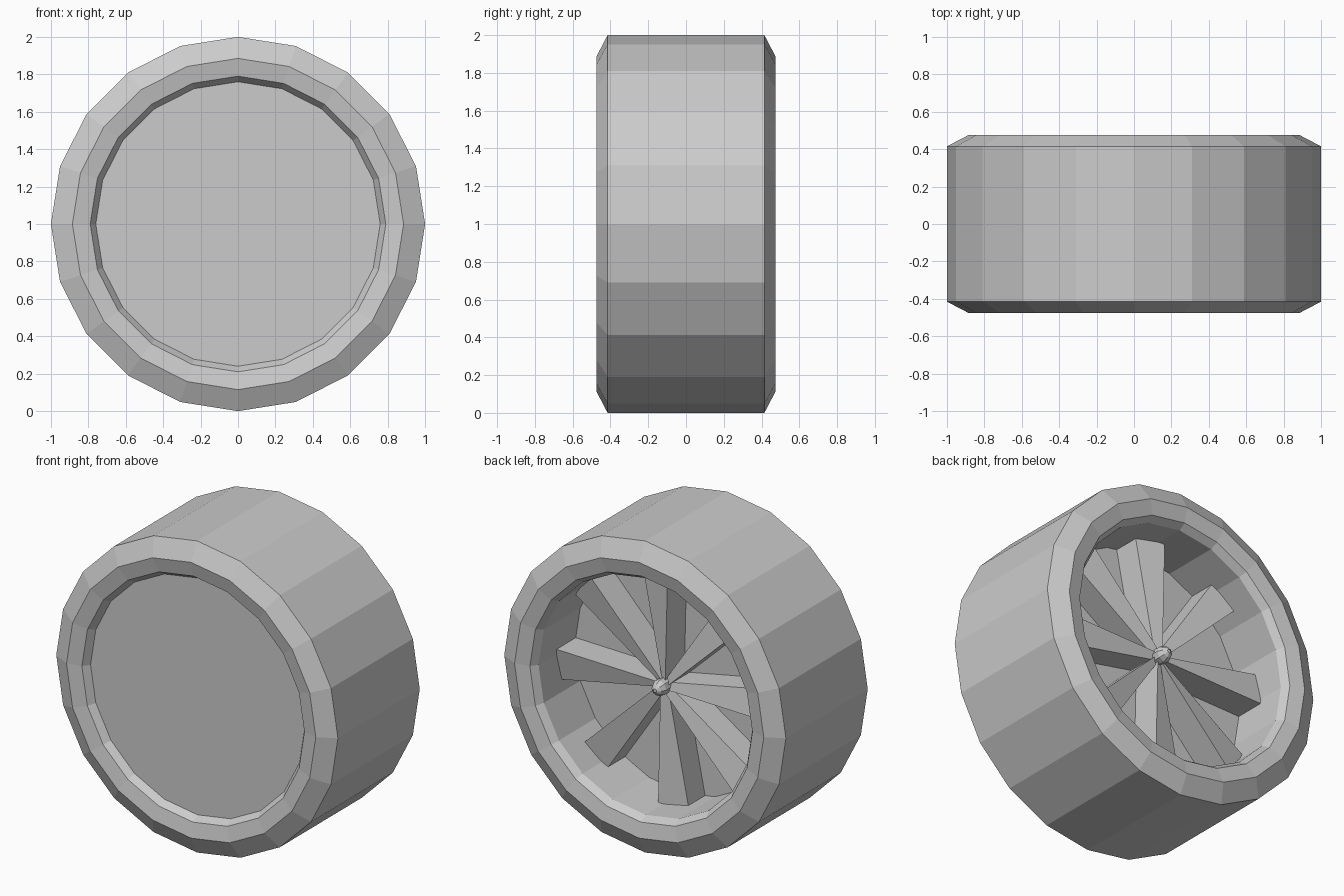
import bpy, bmesh
from math import sin, cos, radians, pi

if "Cube" in bpy.data.objects:
    bpy.data.objects.remove(bpy.data.objects["Cube"])


def finish(name, bm):
    bmesh.ops.recalc_face_normals(bm, faces=bm.faces)
    mesh = bpy.data.meshes.new(name)
    bm.to_mesh(mesh)
    bm.free()
    ob = bpy.data.objects.new(name, mesh)
    bpy.context.collection.objects.link(ob)
    return ob


def point(r, y, a):
    return (r * cos(a), y, 1 + r * sin(a))


def lathe(name, profile, sides, closed):
    """Turn (radius, y) points about the wheel axis; open profiles get end caps."""
    bm = bmesh.new()
    rings = [[bm.verts.new(point(r, y, 2 * pi * i / sides)) for i in range(sides)]
             for r, y in profile]
    pairs = list(zip(rings, rings[1:]))
    if closed:
        pairs.append((rings[-1], rings[0]))
    for a, b in pairs:
        for i in range(sides):
            j = (i + 1) % sides
            bm.faces.new((a[i], a[j], b[j], b[i]))
    if not closed:
        bm.faces.new(rings[0])
        bm.faces.new(rings[-1])
    return finish(name, bm)


# Outer tyre with chamfered shoulders and a dished inner lip
half = [(1.0, 0.415), (0.885, 0.475), (0.79, 0.455), (0.76, 0.41)]
lathe("tyre", half + [(r, -y) for r, y in reversed(half)], 20, True)

# Flat front cover, with its rear face carrying the blades
lathe("cover_disc", [(0.762, -0.41), (0.762, 0.04)], 20, False)


# Wedge shaped spokes radiating on the rear side
def blade(name, centre):
    bm = bmesh.new()
    loops = []
    for r, w in ((0.03, 0.02), (0.755, 0.10)):
        loop = []
        for t, y in ((-w, 0.03), (w, 0.03), (w, 0.235), (-w, 0.21)):
            x, z = r * cos(centre) - t * sin(centre), r * sin(centre) + t * cos(centre)
            loop.append(bm.verts.new((x, y, 1 + z)))
        loops.append(loop)
    a, b = loops
    for i in range(4):
        j = (i + 1) % 4
        bm.faces.new((a[i], a[j], b[j], b[i]))
    bm.faces.new(a)
    bm.faces.new(b)
    finish(name, bm)


for k in range(8):
    blade(f"blade_{k + 1}", radians(-5 + 45 * k))

# Small rounded hub
lathe("hub", [(0.05, 0.03), (0.05, 0.27), (0.035, 0.30), (0.012, 0.315)], 8, False)
